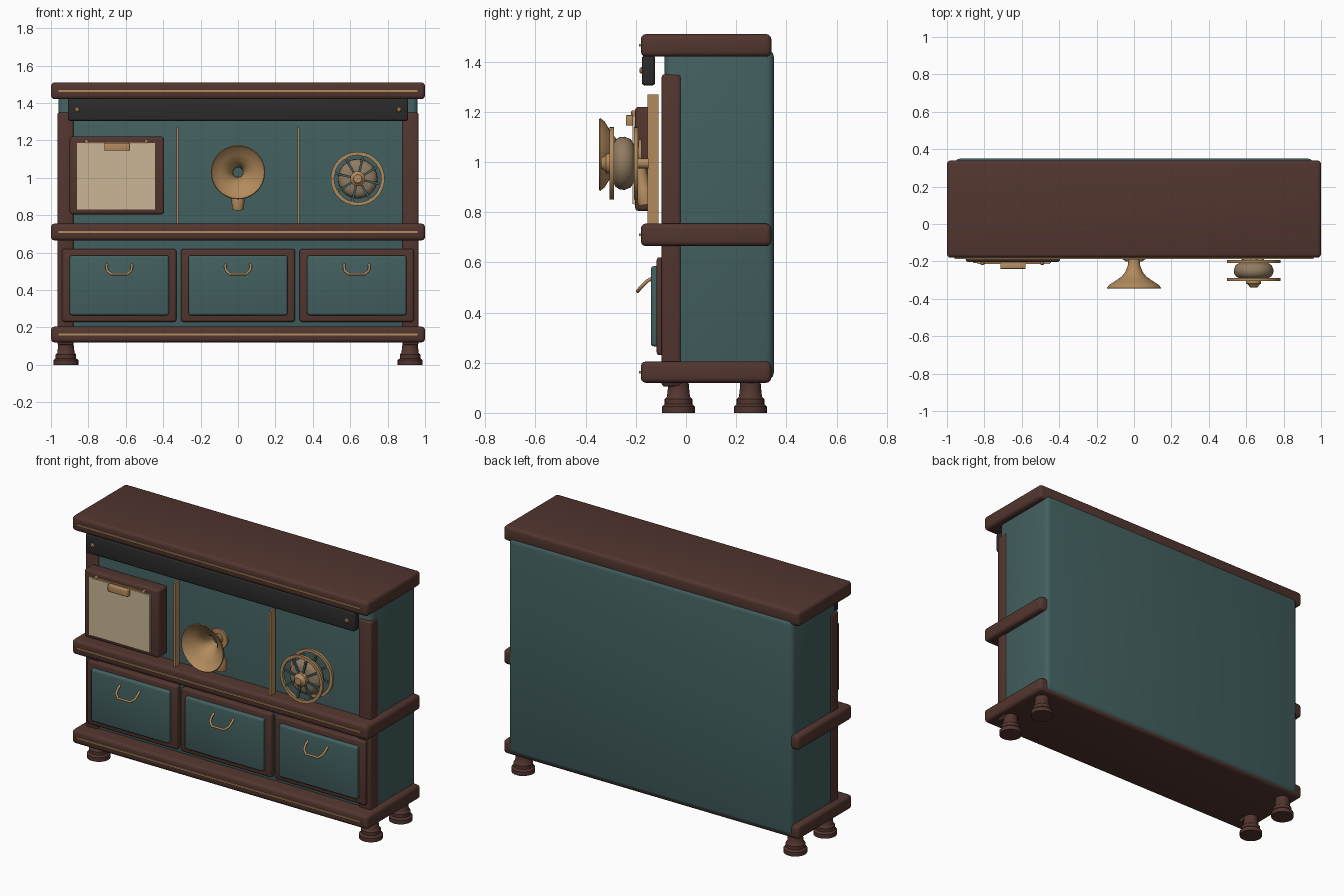
import bpy, bmesh, math
from mathutils import Matrix, Vector

old = bpy.data.objects.get("Cube")
if old:
    bpy.data.objects.remove(old, do_unlink=True)


def material(name, r, g, b):
    m = bpy.data.materials.new(name)
    m.use_nodes = True
    m.diffuse_color = (r, g, b, 1)
    m.node_tree.nodes["Principled BSDF"].inputs["Base Color"].default_value = (r, g, b, 1)
    return m


TEAL = material("teal paint", 0.056, 0.115, 0.115)
BROWN = material("dark wood", 0.085, 0.036, 0.028)
BRASS = material("brass", 0.45, 0.26, 0.11)
CREAM = material("cream paper", 0.6, 0.47, 0.3)
BLACK = material("black metal", 0.024, 0.024, 0.025)
TAN = material("wound thread", 0.28, 0.2, 0.12)


def finish(name, bm, mat):
    me = bpy.data.meshes.new(name)
    bm.normal_update()
    bm.to_mesh(me)
    bm.free()
    ob = bpy.data.objects.new(name, me)
    bpy.context.collection.objects.link(ob)
    me.materials.append(mat)
    bpy.ops.object.select_all(action='DESELECT')
    ob.select_set(True)
    bpy.context.view_layer.objects.active = ob
    bpy.ops.object.shade_smooth_by_angle(angle=math.radians(40))
    return ob


def box(name, mat, x, y, z, bevel=0.0):
    """Box from (min, max) ranges with rounded edges."""
    bm = bmesh.new()
    bmesh.ops.create_cube(bm, size=1)
    for v in bm.verts:
        v.co = Vector([r[0] if c < 0 else r[1] for c, r in zip(v.co, (x, y, z))])
    if bevel:
        bmesh.ops.bevel(bm, geom=bm.edges[:], offset=bevel, segments=3,
                        profile=0.5, affect='EDGES')
    return finish(name, bm, mat)


def lathe(name, mat, profile, centre, forward=False, steps=40):
    """Spin (radius, height) points about z, or about y when facing forward."""
    bm = bmesh.new()
    verts = [bm.verts.new((r, 0, h)) for r, h in profile]
    edges = [bm.edges.new(p) for p in zip(verts, verts[1:])]
    bmesh.ops.spin(bm, geom=verts + edges, cent=(0, 0, 0), axis=(0, 0, 1),
                   angle=math.tau, steps=steps)
    bmesh.ops.remove_doubles(bm, verts=bm.verts[:], dist=0.0001)
    bmesh.ops.recalc_face_normals(bm, faces=bm.faces[:])
    rot = Matrix.Rotation(math.pi / 2 if forward else 0, 4, 'X')
    bm.transform(Matrix.Translation(centre) @ rot)
    return finish(name, bm, mat)


def tube(name, mat, points, radii):
    """Round tube through points, with a radius for each point."""
    cu = bpy.data.curves.new(name, 'CURVE')
    cu.dimensions = '3D'
    cu.bevel_depth = 1
    cu.bevel_resolution = 4
    cu.use_fill_caps = True
    sp = cu.splines.new('POLY')
    sp.points.add(len(points) - 1)
    for p, co, r in zip(sp.points, points, radii):
        p.co = (*co, 1)
        p.radius = r
    sp.use_smooth = True
    ob = bpy.data.objects.new(name, cu)
    bpy.context.collection.objects.link(ob)
    cu.materials.append(mat)


# Cabinet carcass, shelves with brass inlays, corner posts
box("cabinet_body", TEAL, (-0.96, 0.96), (-0.085, 0.35), (0.13, 1.45), 0.03)
for name, low, high in (("base", 0.12, 0.205), ("middle", 0.665, 0.755), ("top", 1.42, 1.51)):
    box(name + "_slab", BROWN, (-1, 1), (-0.18, 0.34), (low, high), 0.02)
    mid = (low + high) / 2
    box(name + "_inlay", BRASS, (-0.96, 0.96), (-0.187, -0.175), (mid - 0.005, mid + 0.005))

for side, s in (("left", 1), ("right", -1)):
    box(side + "_post", BROWN, sorted((s * 0.88, s * 0.965)), (-0.097, -0.02), (0.105, 1.35), 0.012)
    # Turned feet
    for row, y in (("front", -0.03), ("back", 0.257)):
        lathe(f"{row}_{side}_foot", BROWN,
              [(0, 0), (0.066, 0), (0.066, 0.025), (0.055, 0.035), (0.055, 0.055),
               (0.046, 0.065), (0.042, 0.1), (0.04, 0.13), (0, 0.13)], (s * 0.92, y, 0), steps=24)
    # Panel dividers and rail screws
    x = s * 0.323
    box(side + "_divider", BRASS, (x - 0.006, x + 0.006), (-0.153, -0.11), (0.75, 1.27))
    lathe(side + "_rail_screw", BRASS, [(0.013, 0), (0.013, 0.006), (0.008, 0.011), (0, 0.011)],
          (s * 0.86, -0.174, 1.365), True, 16)

box("top_rail", BLACK, (-0.91, 0.91), (-0.176, -0.123), (1.305, 1.425), 0.012)

# Drawers with drop handles
for name, x in (("right", -0.635), ("centre", 0), ("left", 0.635)):
    box(name + "_drawer_frame", BROWN, (x - 0.305, x + 0.305), (-0.117, -0.07), (0.23, 0.62), 0.012)
    box(name + "_drawer_panel", TEAL, (x - 0.265, x + 0.265), (-0.14, -0.1), (0.265, 0.585), 0.012)
    path = [(-0.066, -0.135, 0.537), (-0.068, -0.155, 0.525), (-0.064, -0.178, 0.503),
            (-0.042, -0.193, 0.485)]
    path += [(-a, b, c) for a, b, c in reversed(path)]
    tube(name + "_drawer_handle", BRASS, [(x + a, b, c) for a, b, c in path], [0.007] * len(path))

# Paper holder
box("paper_frame", BROWN, (-0.9, -0.395), (-0.203, -0.11), (0.805, 1.22), 0.014)
box("back_sheet", CREAM, (-0.86, -0.445), (-0.208, -0.2), (0.83, 1.185))
box("front_sheet", CREAM, (-0.838, -0.448), (-0.214, -0.208), (0.832, 1.183))
box("sheet_bar", BRASS, (-0.82, -0.48), (-0.214, -0.202), (1.184, 1.192))
box("paper_clip", BRASS, (-0.715, -0.58), (-0.24, -0.212), (1.145, 1.187), 0.005)
for name, x in (("left", -0.49), ("right", -0.81)):
    lathe(name + "_bar_pin", BRASS, [(0.01, 0), (0.01, 0.012), (0.005, 0.016), (0, 0.016)],
          (x, -0.203, 1.195), True, 14)

# Speaking horn: thin bell, throat disc and bent neck
outer = [(0.03, 0.19), (0.033, 0.22), (0.045, 0.255), (0.065, 0.28),
         (0.1, 0.305), (0.132, 0.325), (0.145, 0.342)]
inner = [(r - 0.004, h + 0.004) for r, h in reversed(outer)]
lathe("horn_bell", BRASS, outer + inner, (0, 0, 1.03), True, 48)
lathe("horn_throat", TEAL, [(0.03, 0.19), (0.03, 0.2), (0, 0.2)], (0, 0, 1.03), True, 24)
lathe("horn_mount", BRASS, [(0, 0.178), (0.06, 0.178), (0.06, 0.19), (0, 0.19)],
      (0, 0, 1.03), True, 32)
tube("horn_neck", BRASS,
     [(0, -0.185, 1.0), (0, -0.18, 0.95), (0, -0.172, 0.9), (0, -0.168, 0.885), (0, -0.16, 0.83)],
     [0.025, 0.026, 0.028, 0.036, 0.03])

# Thread reel: two spoked wheels, wound drum and hub
RX, RZ = 0.64, 0.995
lathe("reel_drum", TAN, [(0, 0.205), (0.075, 0.207), (0.096, 0.22), (0.106, 0.245),
                         (0.104, 0.265), (0.092, 0.283), (0.07, 0.292), (0, 0.292)],
      (RX, 0, RZ), True)
for name, y in (("back", 0.2), ("front", 0.296)):
    lathe(name + "_reel_rim", BRASS,
          [(0.126, y - 0.008), (0.144, y - 0.008), (0.144, y + 0.008),
           (0.126, y + 0.008), (0.126, y - 0.008)], (RX, 0, RZ), True, 48)
    for i in range(8):
        a = math.tau * (i + 0.3) / 8
        bm = bmesh.new()
        bmesh.ops.create_cube(bm, size=1)
        bm.transform(Matrix.Translation((RX, -y, RZ)) @ Matrix.Rotation(a, 4, 'Y')
                     @ Matrix.Translation((0.08, 0, 0)) @ Matrix.Diagonal((0.1, 0.012, 0.012, 1)))
        finish(f"{name}_reel_spoke_{i + 1}", bm, TEAL)
lathe("reel_hub", BRASS, [(0, 0.15), (0.02, 0.15), (0.02, 0.29), (0.04, 0.29), (0.04, 0.318),
                          (0.028, 0.326), (0.022, 0.338), (0, 0.34)], (RX, 0, RZ), True, 32)
